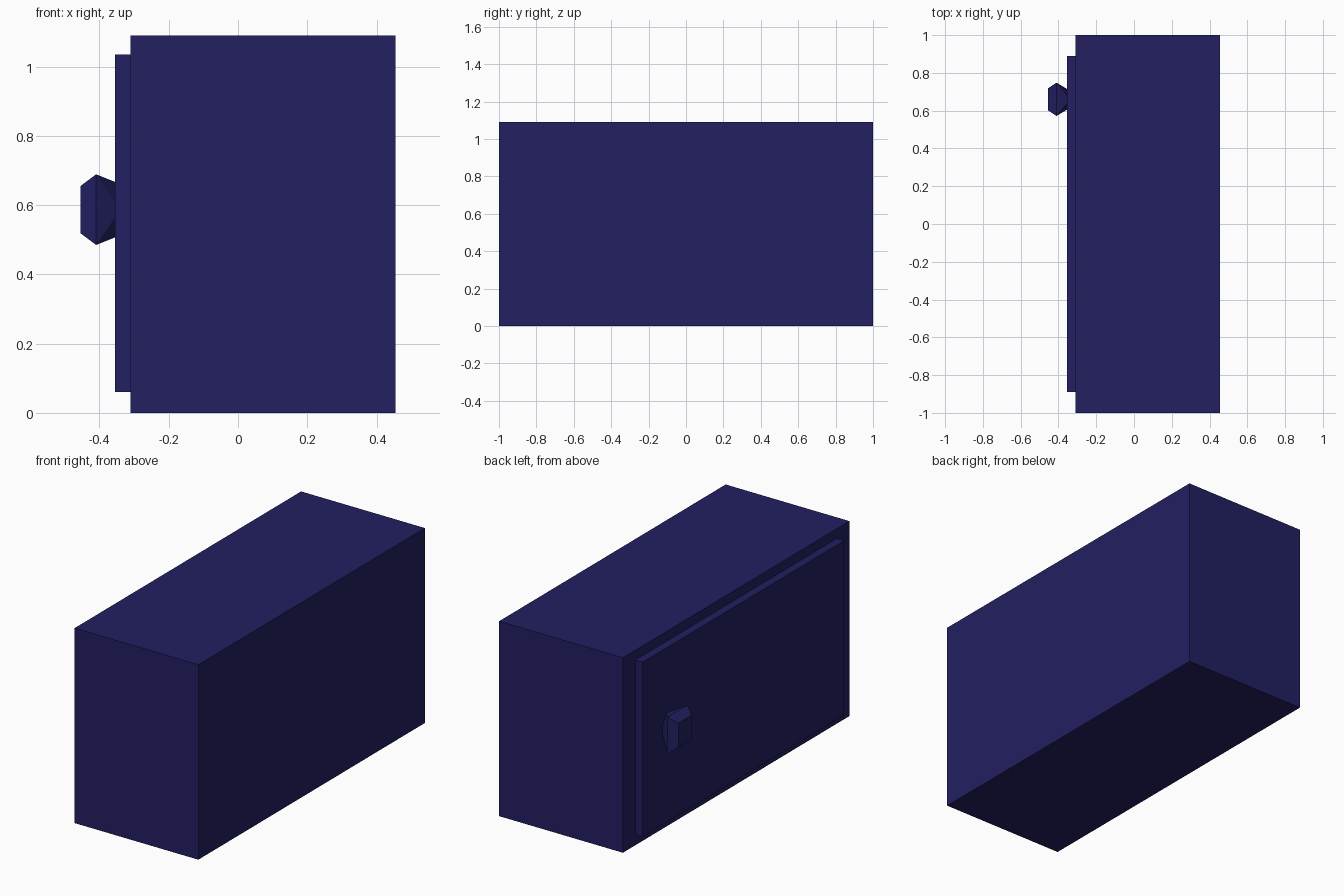
import bpy, bmesh

if "Cube" in bpy.data.objects:
    bpy.data.objects.remove(bpy.data.objects["Cube"])

navy = bpy.data.materials.new("navy")
navy.diffuse_color = (0.016, 0.014, 0.12, 1)
navy.use_nodes = True
navy.node_tree.nodes["Principled BSDF"].inputs["Base Color"].default_value = navy.diffuse_color


def finish(name, bm):
    bmesh.ops.recalc_face_normals(bm, faces=bm.faces)
    mesh = bpy.data.meshes.new(name)
    bm.to_mesh(mesh)
    bm.free()
    mesh.materials.append(navy)
    obj = bpy.data.objects.new(name, mesh)
    bpy.context.collection.objects.link(obj)
    return obj


def box(name, lo, hi):
    bm = bmesh.new()
    bmesh.ops.create_cube(bm, size=1)
    for v in bm.verts:
        v.co = [(a + b) / 2 + c * (b - a) for a, b, c in zip(lo, hi, v.co)]
    return finish(name, bm)


# Cabinet body and the raised door on its left side
box("body", (-0.31, -1, 0), (0.455, 1, 1.09))
box("door", (-0.355, -0.89, 0.06), (-0.31, 0.89, 1.035))

# Faceted knob: rectangular cap and rim, narrowing to an octagonal base
rings = [
    (-0.455, 0.058, 0.068),
    (-0.41, 0.088, 0.102),
    (-0.355, 0.055, 0.022),
    (-0.355, 0.022, 0.08),
]
bm = bmesh.new()
for x, half_y, half_z in rings:
    for sy in (-1, 1):
        for sz in (-1, 1):
            bm.verts.new((x, 0.66 + sy * half_y, 0.587 + sz * half_z))
bmesh.ops.convex_hull(bm, input=bm.verts)
bmesh.ops.dissolve_limit(bm, angle_limit=0.01, verts=bm.verts, edges=bm.edges)
finish("knob", bm)
